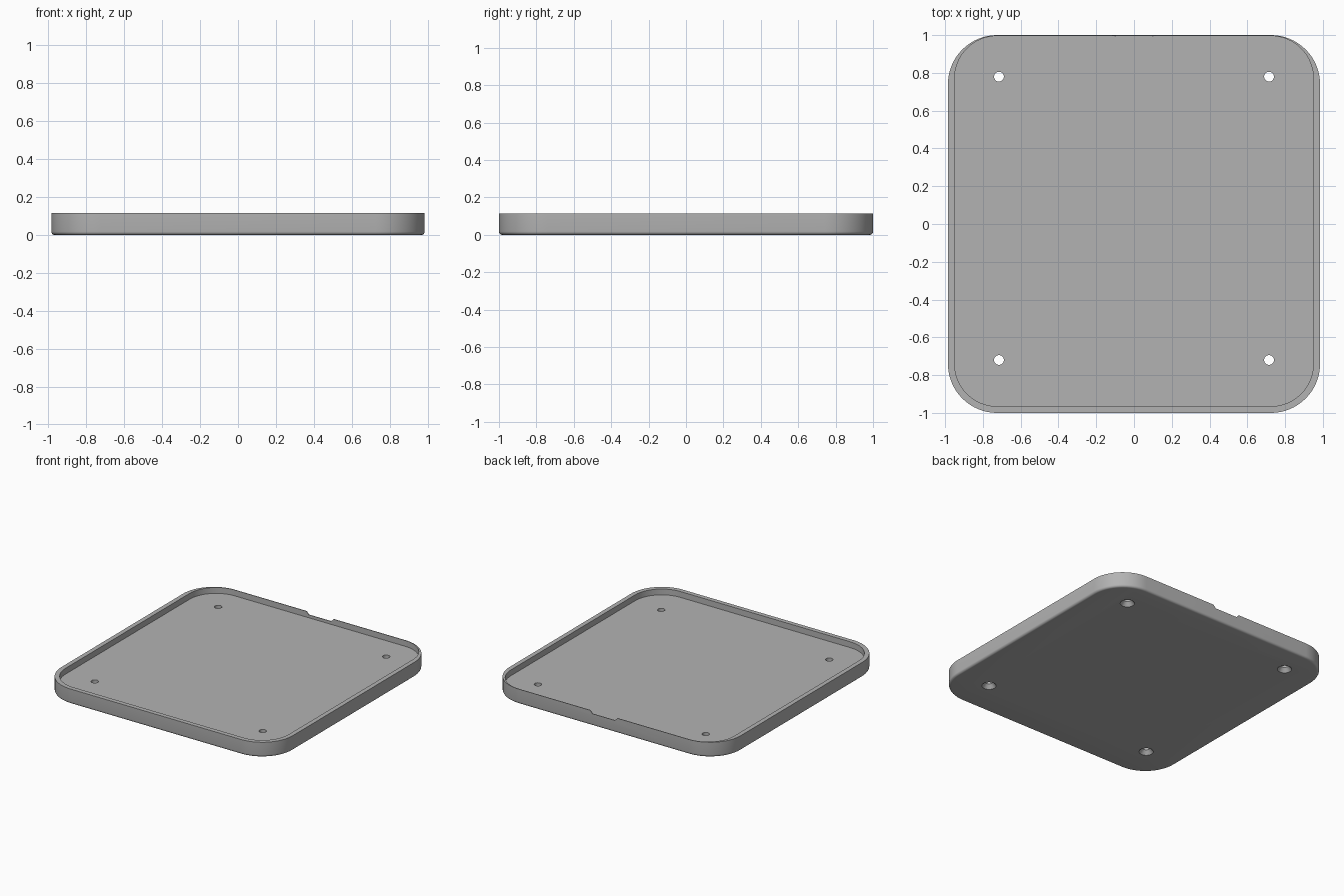
import bpy, bmesh
from math import sin, cos, pi, radians

cube = bpy.data.objects.get("Cube")
if cube:
    bpy.data.objects.remove(cube, do_unlink=True)

HEIGHT, FLOOR = 0.115, 0.07
FILLET = 0.018

grey = bpy.data.materials.new("plain_grey")
grey.use_nodes = True
colour = (0.45, 0.45, 0.45, 1)
grey.diffuse_color = colour
grey.node_tree.nodes["Principled BSDF"].inputs["Base Color"].default_value = colour


def make_object(name, bm):
    bmesh.ops.recalc_face_normals(bm, faces=bm.faces)
    mesh = bpy.data.meshes.new(name)
    bm.to_mesh(mesh)
    bm.free()
    mesh.materials.append(grey)
    obj = bpy.data.objects.new(name, mesh)
    bpy.context.collection.objects.link(obj)
    return obj


def rounded_loop(bm, half_x, half_y, radius, z, shift_y=0, steps=16):
    """Ring of vertices around a rounded rectangle."""
    ring = []
    for q, (sx, sy) in enumerate([(1, 1), (-1, 1), (-1, -1), (1, -1)]):
        for i in range(steps + 1):
            a = (q + i / steps) * pi / 2
            x = sx * (half_x - radius) + radius * cos(a)
            y = sy * (half_y - radius) + radius * sin(a) + shift_y
            ring.append(bm.verts.new((x, y, z)))
    return ring


def loft(bm, rings):
    """Skin consecutive rings and cap both ends."""
    for a, b in zip(rings, rings[1:]):
        n = len(a)
        for i in range(n):
            j = (i + 1) % n
            bm.faces.new((a[i], a[j], b[j], b[i]))
    bm.faces.new(rings[0])
    bm.faces.new(rings[-1])


# Tray: filleted base, outer wall, rim, recess whose back wall is thin
bm = bmesh.new()
rings = []
for i in range(6):
    a = i / 5 * pi / 2
    inset = FILLET * (1 - sin(a))
    rings.append(rounded_loop(bm, 0.985 - inset, 1 - inset, 0.26 - inset,
                              FILLET * (1 - cos(a))))
rings.append(rounded_loop(bm, 0.985, 1, 0.26, HEIGHT))
for z in (HEIGHT, FLOOR):
    rings.append(rounded_loop(bm, 0.95, 0.98, 0.225, z, 0.015))
loft(bm, rings)
tray = make_object("tray", bm)

cutters = []

# Countersunk screw holes, wide at the underside
for x in (-0.715, 0.715):
    for y in (-0.72, 0.78):
        bm = bmesh.new()
        profile = [(0.05, -0.01), (0.05, 0), (0.026, 0.03), (0.026, 0.2)]
        rings = [[bm.verts.new((x + r * cos(k * pi / 16), y + r * sin(k * pi / 16), z))
                  for k in range(32)] for r, z in profile]
        loft(bm, rings)
        cutters.append(make_object("screw_hole_cutter", bm))

# Shallow finger notch in the back rim, with sloping ends
bm = bmesh.new()
outline = [(-0.095, 0.093), (0.095, 0.093), (0.125, 0.125), (-0.125, 0.125)]
loft(bm, [[bm.verts.new((x, y, z)) for x, z in outline] for y in (0.98, 1.02)])
cutters.append(make_object("notch_cutter", bm))

# Apply the cuts, then remove the helpers
bpy.context.view_layer.objects.active = tray
tray.select_set(True)
for cutter in cutters:
    cutter.hide_render = True
    cut = tray.modifiers.new("cut", "BOOLEAN")
    cut.operation = "DIFFERENCE"
    cut.solver = "EXACT"
    cut.object = cutter
    bpy.ops.object.modifier_apply(modifier=cut.name)
for cutter in cutters:
    bpy.data.objects.remove(cutter, do_unlink=True)

bpy.ops.object.shade_smooth_by_angle(angle=radians(30))
